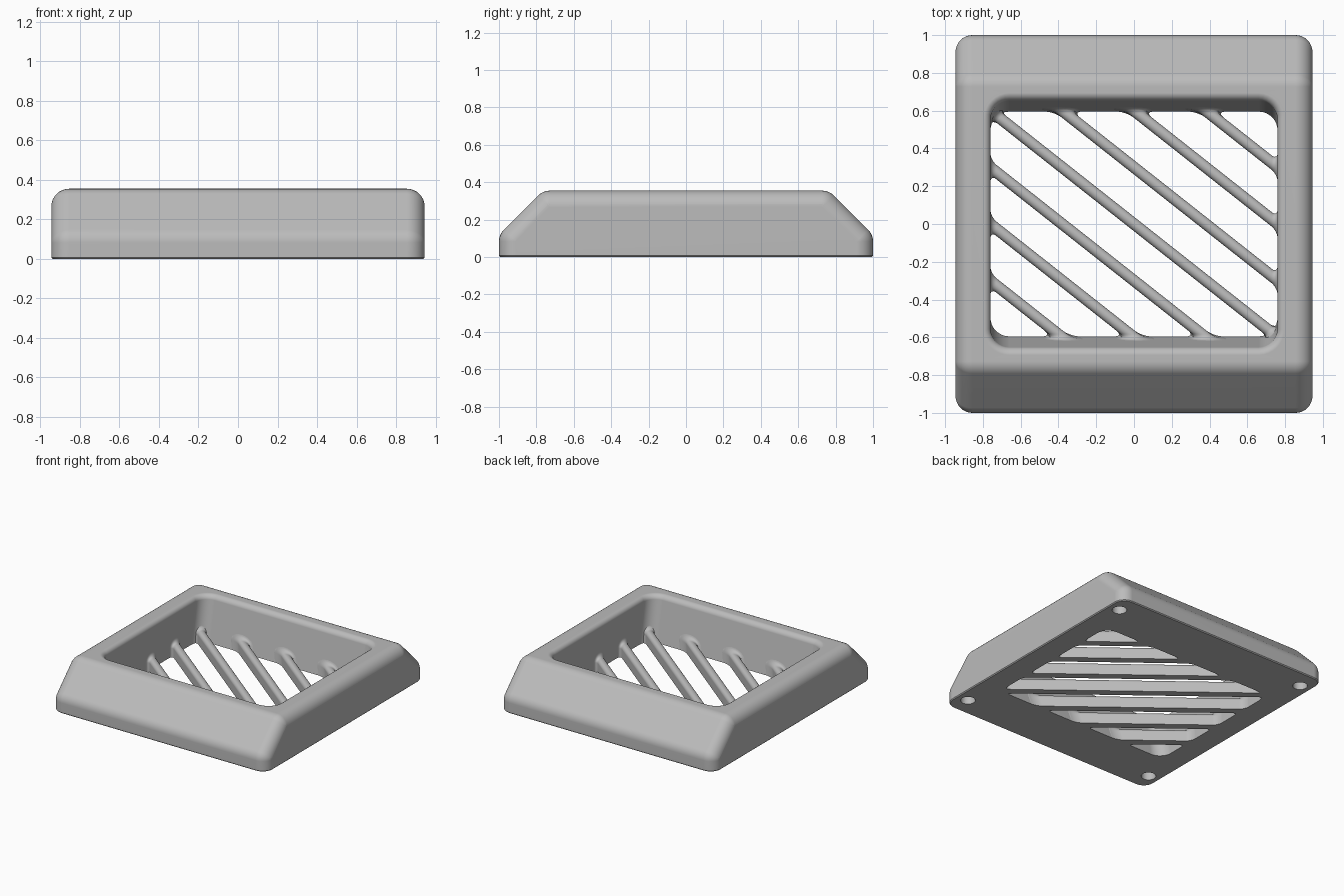
import bpy
import bmesh
from math import pi, sin, cos, sqrt, atan2
from mathutils import Matrix, Vector

if "Cube" in bpy.data.objects:
    bpy.data.objects.remove(bpy.data.objects["Cube"])

HEIGHT = 0.355
OPEN_X, OPEN_Y, DRAFT = 0.76, 0.595, 0.18   # opening half sizes, wall lean
SLOPE = 0.789                               # fall of the diagonal bars

grey = bpy.data.materials.new("mid grey")
grey.use_nodes = True
grey.diffuse_color = (0.5, 0.5, 0.5, 1)
grey.node_tree.nodes["Principled BSDF"].inputs["Base Color"].default_value = (0.5, 0.5, 0.5, 1)


def make_object(name, bm):
    bmesh.ops.recalc_face_normals(bm, faces=bm.faces)
    mesh = bpy.data.meshes.new(name)
    bm.to_mesh(mesh)
    bm.free()
    mesh.materials.append(grey)
    obj = bpy.data.objects.new(name, mesh)
    bpy.context.collection.objects.link(obj)
    return obj


def select_only(obj):
    bpy.ops.object.select_all(action='DESELECT')
    obj.select_set(True)
    bpy.context.view_layer.objects.active = obj


def smooth(obj):
    select_only(obj)
    bpy.ops.object.shade_smooth_by_angle(angle=0.6)
    normals = obj.modifiers.new("flat_normals", 'WEIGHTED_NORMAL')
    normals.keep_sharp = True


def loft(bm, rings):
    """Skin a list of closed point rings and cap both ends."""
    loops = [[bm.verts.new(p) for p in ring] for ring in rings]
    n = len(loops[0])
    for a, b in zip(loops, loops[1:]):
        for i in range(n):
            bm.faces.new((a[i], a[(i + 1) % n], b[(i + 1) % n], b[i]))
    bm.faces.new(loops[0])
    bm.faces.new(loops[-1])


def rounded_rect(hx, hy, r, z, steps=8):
    ring = []
    for k, (sx, sy) in enumerate([(1, 1), (-1, 1), (-1, -1), (1, -1)]):
        for j in range(steps + 1):
            a = (k + j / steps) * pi / 2
            ring.append((sx * (hx - r) + r * cos(a), sy * (hy - r) + r * sin(a), z))
    return ring


# Body: hull of balls at the corners gives even fillets on the sloped block
R = 0.09
LEAN = 1.12 - R * sqrt(2)
bm = bmesh.new()
for sx in (-1, 1):
    for sy in (-1, 1):
        for y, z in [(1 - R, -0.2), (1 - R, LEAN - 1 + R), (LEAN - HEIGHT + R, HEIGHT - R)]:
            place = Matrix.Translation((sx * (0.945 - R), sy * y, z)) @ Matrix.Rotation(pi / 2, 4, 'Y')
            bmesh.ops.create_uvsphere(bm, u_segments=32, v_segments=16, radius=R, matrix=place)
hull = bmesh.ops.convex_hull(bm, input=bm.verts[:])
inside = [v for v in set(hull["geom_interior"] + hull["geom_unused"])
          if isinstance(v, bmesh.types.BMVert)]
bmesh.ops.delete(bm, geom=inside, context='VERTS')
bmesh.ops.dissolve_limit(bm, angle_limit=0.01, verts=bm.verts[:], edges=bm.edges[:])
cut = bmesh.ops.bisect_plane(bm, geom=bm.verts[:] + bm.edges[:] + bm.faces[:],
                             plane_co=(0, 0, 0), plane_no=(0, 0, 1), clear_inner=True)
rim = [e for e in cut["geom_cut"] if isinstance(e, bmesh.types.BMEdge)]
bmesh.ops.contextual_create(bm, geom=rim)
bmesh.ops.bevel(bm, geom=rim, offset=0.007, segments=1, affect='EDGES')
frame = make_object("frame", bm)

# Opening: leaning front and back walls, rounded top lip
LIP = 0.035
levels = [(-0.1, 0), (0, 0), (HEIGHT - LIP, 0)]
levels += [(HEIGHT - LIP + LIP * sin(t * pi / 12), LIP - LIP * cos(t * pi / 12)) for t in range(1, 7)]
levels += [(HEIGHT + 0.1, LIP)]
bm = bmesh.new()
loft(bm, [rounded_rect(OPEN_X + o, OPEN_Y + DRAFT * min(max(z, 0), HEIGHT) + o, 0.1 + o, z)
          for z, o in levels])
opening = make_object("opening_cutter", bm)

# Blind screw holes in the underside
bm = bmesh.new()
for sx in (-1, 1):
    for sy in (-1, 1):
        bmesh.ops.create_cone(bm, cap_ends=True, segments=32, radius1=0.053, radius2=0.053,
                              depth=0.2, matrix=Matrix.Translation((sx * 0.85, sy * 0.85, 0)))
holes = make_object("hole_cutter", bm)

for cutter in (opening, holes):
    cutter.hide_render = True
    mod = frame.modifiers.new("cut", 'BOOLEAN')
    mod.operation = 'DIFFERENCE'
    mod.solver = 'EXACT'
    mod.object = cutter
    select_only(frame)
    bpy.ops.object.modifier_apply(modifier=mod.name)
    bpy.data.objects.remove(cutter)
smooth(frame)

# Diagonal bars: domed section, flared where it meets the wall
WIDTH, TOP, FLARE = 0.03, 0.1, 0.03
angle = atan2(SLOPE, 1)
along = Vector((cos(angle), -sin(angle)))
across = Vector((sin(angle), cos(angle)))
dome = [(cos(t * pi / 12), sin(t * pi / 12)) for t in range(13)]
section = [(WIDTH, 0, 1, 0)]
section += [(WIDTH * c, TOP - WIDTH + WIDTH * s, c, s) for c, s in dome]
section += [(-WIDTH, 0, -1, 0)]


def left_wall(c):
    """Normal, distance and lean of the wall met by the upper-left end."""
    if abs(c) < 0.01:
        k = sqrt(0.5)
        return Vector((-k, k)), (OPEN_X + OPEN_Y) * k - 0.041, DRAFT * k
    if c + SLOPE * OPEN_X < OPEN_Y:
        return Vector((-1, 0)), OPEN_X, 0
    return Vector((0, 1)), OPEN_Y, DRAFT


def end_rings(c, side):
    normal, reach, lean = left_wall(c * side)
    normal = normal * side
    rings = []
    for step in range(-1, 7):
        gap = -0.006 if step < 0 else FLARE * (1 - cos(step * pi / 12))
        rest = FLARE - max(gap, 0)
        grow = FLARE - sqrt(max(FLARE ** 2 - rest ** 2, 0))
        ring = []
        for u, z, nu, nz in section:
            z += grow * nz
            base = across * (c * cos(angle) + u + grow * nu)
            s = (reach + lean * z - gap - normal.dot(base)) / normal.dot(along)
            p = base + along * s
            ring.append((p.x, p.y, z))
        rings.append(ring)
    return rings


for i in range(-3, 4):
    bm = bmesh.new()
    loft(bm, end_rings(0.3 * i, 1) + end_rings(0.3 * i, -1)[::-1])
    smooth(make_object(f"grille_bar_{i + 4}", bm))
